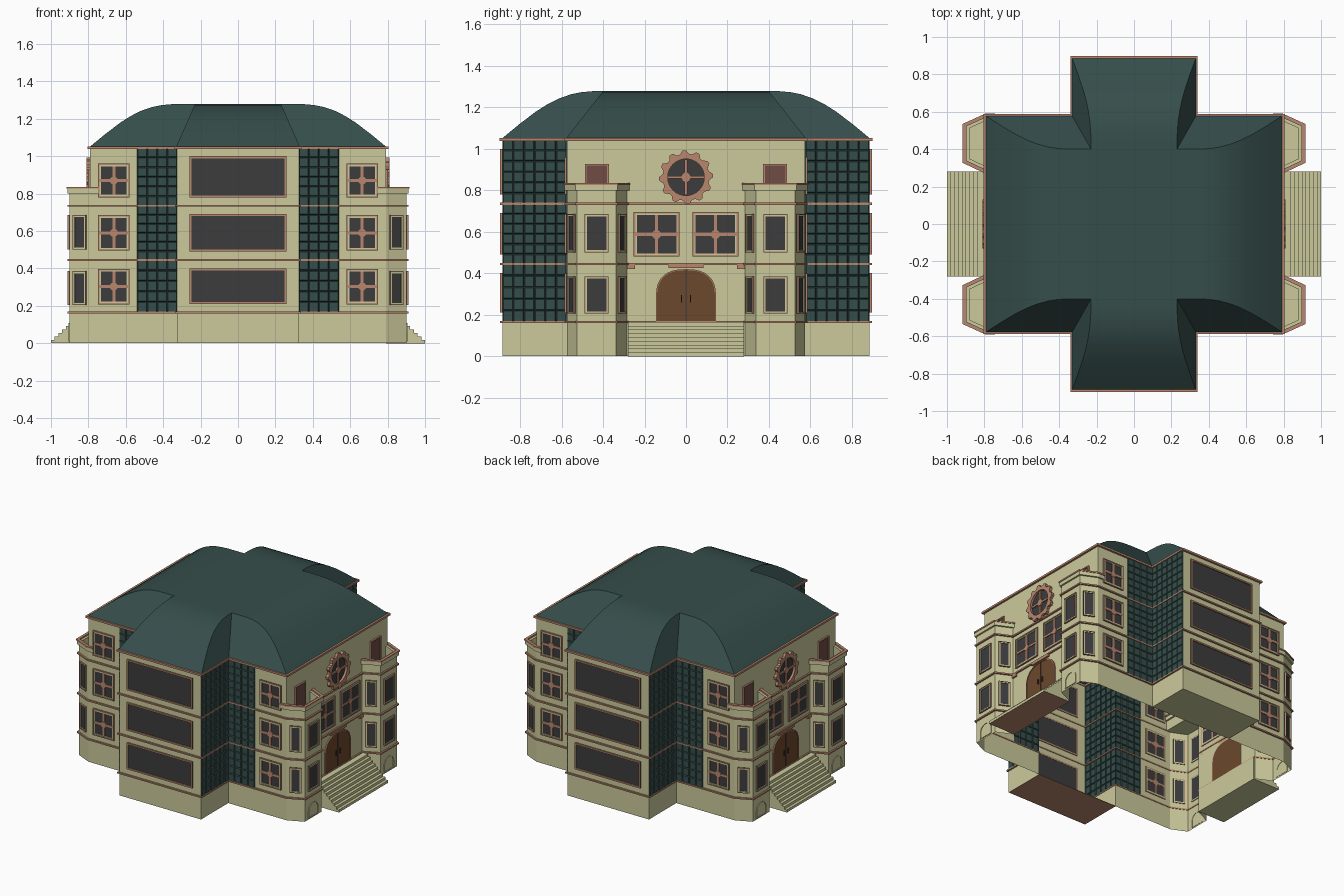
import bpy, bmesh, math
from mathutils import Matrix, Vector

if "Cube" in bpy.data.objects:
    bpy.data.objects.remove(bpy.data.objects["Cube"])

COL = {"cream": (0.60, 0.59, 0.33), "dark green": (0.036, 0.076, 0.070), "copper": (0.48, 0.24, 0.155),
       "glass": (0.045, 0.045, 0.048), "door brown": (0.15, 0.065, 0.025), "red brown": (0.16, 0.072, 0.06)}
MATS = {}
for n, c in COL.items():
    MATS[n] = bpy.data.materials.new(n)
    MATS[n].diffuse_color = (*c, 1)
parts = {}


def part(name, mat):
    return parts.setdefault(name, (bmesh.new(), mat))[0]


def wall(x, y, deg):
    """Frame on a wall: local x runs along it, y is up, z points outward."""
    a = math.radians(deg)
    return Matrix(((-math.sin(a), 0, math.cos(a), x), (math.cos(a), 0, math.sin(a), y),
                   (0, 1, 0, 0), (0, 0, 0, 1)))


FLAT = Matrix.Identity(4)


def slab(bm, pts, M, d0, d1):
    lo = [bm.verts.new(M @ Vector((u, v, d0))) for u, v in pts]
    hi = [bm.verts.new(M @ Vector((u, v, d1))) for u, v in pts]
    bm.faces.new(lo[::-1])
    bm.faces.new(hi)
    for i in range(len(pts)):
        j = (i + 1) % len(pts)
        bm.faces.new((lo[i], lo[j], hi[j], hi[i]))


def band(bm, outer, inner, M, d0, d1):
    r = [[bm.verts.new(M @ Vector((u, v, d))) for u, v in p]
         for p, d in ((outer, d0), (outer, d1), (inner, d1), (inner, d0))]
    for i in range(len(outer)):
        j = (i + 1) % len(outer)
        for k in range(4):
            a, b = r[k], r[(k + 1) % 4]
            bm.faces.new((a[i], a[j], b[j], b[i]))


def rect(u0, u1, v0, v1):
    return [(u0, v0), (u1, v0), (u1, v1), (u0, v1)]


def circle(u, v, r, n=24):
    return [(u + r * math.cos(2 * math.pi * i / n), v + r * math.sin(2 * math.pi * i / n)) for i in range(n)]


def arch(w, z0, zs, zt, p=1.0):
    arc = [math.pi * i / 16 for i in range(17)]
    return [(-w, z0), (w, z0)] + [(w * math.copysign(abs(math.cos(t)) ** p, math.cos(t)),
                                   zs + (zt - zs) * math.sin(t) ** p) for t in arc]


def offset(pts, d):
    out = []
    for i, p in enumerate(pts):
        p = Vector(p)
        e1, e2 = (p - Vector(pts[i - 1])).normalized(), (Vector(pts[(i + 1) % len(pts)]) - p).normalized()
        n1, n2 = Vector((e1.y, -e1.x)), Vector((e2.y, -e2.x))
        out.append(tuple(p + (n1 + n2) * d / (1 + n1.dot(n2))))
    return out


def four(q):
    """Repeat a quarter outline around the plan, counter-clockwise."""
    return (q + [(-x, y) for x, y in q[::-1]] + [(-x, -y) for x, y in q] + [(x, -y) for x, y in q[::-1]])


BAY = [(.79, .285), (.9, .337), (.9, .525), (.79, .575)]
CROSS_Q = [(.79, .575), (.54, .575), (.325, .575), (.325, .885)]
LOW, CROSS = four(BAY + CROSS_Q[1:]), four(CROSS_Q)


# Walls as open sheets, tiled panels in the inner corners
def walls(outline, z0, z1, tiled):
    for i, a in enumerate(outline):
        b = outline[(i + 1) % len(outline)]
        t = Vector(b) - Vector(a)
        L = t.length
        M = wall(*a, math.degrees(math.atan2(t.y, t.x)) - 90)
        tile = tiled and abs(a[0] + b[0]) < 1 and abs(a[1] + b[1]) < 1.6
        bm = part("wall_tiles", "dark green") if tile else part("walls", "cream")
        nu, nv = (round(L / .052), round((z1 - z0) / .052)) if tile else (1, 1)
        g = [[bm.verts.new(M @ Vector((L * u / nu, z0 + (z1 - z0) * v / nv, 0)))
              for u in range(nu + 1)] for v in range(nv + 1)]
        for v in range(nv):
            for u in range(nu):
                bm.faces.new((g[v][u], g[v][u + 1], g[v + 1][u + 1], g[v + 1][u]))


walls(LOW, 0, .165, False)
walls(LOW, .165, .445, True)
walls(LOW, .445, .735, True)
walls(CROSS, .735, 1.045, True)
tb = parts["wall_tiles"][0]
bmesh.ops.inset_individual(tb, faces=tb.faces[:], thickness=.004, depth=0)
bmesh.ops.inset_individual(tb, faces=[f for f in tb.faces if f.calc_area() > .001], thickness=.006, depth=.006)

# Floor bands and eaves
for z in (.165, .445, .735):
    band(part("floor_bands", "copper"), offset(LOW, .011), offset(LOW, -.003), FLAT, z - .005, z + .005)
band(part("eaves", "copper"), offset(CROSS, .014), offset(CROSS, -.004), FLAT, 1.038, 1.052)

# Curved cross-shaped roof, lofted from stacked cross outlines
rb = part("roof", "dark green")
prev = None
for x, z in ((.795, 1.048), (.71, 1.118), (.63, 1.179), (.575, 1.214), (.52, 1.242), (.46, 1.263),
             (.41, 1.273), (.355, 1.278)):
    k = (z - 1.048) / .23
    ya, xb = .58 - .18 * k, .332 - .102 * k
    ring = [rb.verts.new((*p, z)) for p in four([(x, ya), (xb, ya), (xb, x + .095)])]
    if prev:
        for i in range(12):
            j = (i + 1) % 12
            rb.faces.new((prev[i], prev[j], ring[j], ring[i]))
    prev = ring
rb.faces.new(prev)


# Windows
def frame(name, mat, M, r, t, d):
    u0, u1, v0, v1 = r
    band(part(name, mat), rect(*r), rect(u0 + t, u1 - t, v0 + t, v1 - t), M, -.004, d)


def window(M, u, w, z0, z1, cross=False, t=.008, cream=.007):
    r = (u - w / 2, u + w / 2, z0, z1)
    slab(part("window_panes", "glass"), rect(*r), M, -.003, .003)
    frame("window_frames", "copper", M, r, t, .011)
    if cream:
        frame("window_inner_frames", "cream", M, (r[0] + t, r[1] - t, z0 + t, z1 - t), cream, .008)
    if cross:
        bars, zc = part("window_bars", "copper"), (z0 + z1) / 2
        slab(bars, rect(u - .008, u + .008, z0, z1), M, -.004, .008)
        slab(bars, rect(r[0], r[1], zc - .008, zc + .008), M, -.004, .0085)
        slab(bars, circle(u, zc, .022, 12), M, -.0045, .01)


ROWS = ((.208, .398), (.495, .685), (.78, .96))
for s in (-1, 1):
    M = wall(0, s * .885, 90 * s)
    for z0, z1 in ((.21, .4), (.49, .69), (.78, 1.0)):
        window(M, 0, .52, z0, z1, t=.011, cream=0)
    M = wall(0, s * .575, 90 * s)
    for u in (-.664, .664):
        for z0, z1 in ROWS:
            window(M, u, .168, z0, z1, True)

# Bays with windows, base niche, terrace and balcony door
for sx in (-1, 1):
    for sy in (-1, 1):
        poly = [(x * sx, y * sy) for x, y in [(.76, .285)] + BAY + [(.76, .575)]]
        if sx * sy < 0:
            poly.reverse()
        slab(part("terrace_floors", "cream"), poly, FLAT, .73, .739)
        band(part("parapets", "cream"), poly, offset(poly, -.02), FLAT, .738, .826)
        band(part("parapet_cornices", "cream"), offset(poly, .012), offset(poly, -.001), FLAT, .80, .826)
        band(part("parapet_caps", "copper"), offset(poly, .016), offset(poly, -.004), FLAT, .826, .836)
        for i in (1, 2, 3):
            a, b = Vector(poly[i]), Vector(poly[i + 1])
            c, t = (a + b) / 2, b - a
            M = wall(c.x, c.y, math.degrees(math.atan2(t.y, t.x)) - 90)
            for z0, z1 in ((.205, .385), (.5, .685)):
                window(M, 0, .115 if i == 2 else .078, z0, z1, t=.005, cream=.006)
            if i == 2:
                n = arch(.055, .01, .06, .108)
                band(part("base_niches", "cream"), n, [(u * .9, .012 + (v - .01) * .94) for u, v in n], M, -.002, .005)
        M = wall(sx * .79, sy * .43, 0 if sx > 0 else 180)
        slab(part("balcony_doors", "red brown"), rect(-.05, .05, .74, .92), M, -.003, .006)
        frame("balcony_door_frames", "copper", M, (-.058, .058, .735, .928), .009, .012)

# Entrance sides: door, paired windows, gear window, stairs
for s in (-1, 1):
    M = wall(s * .79, 0, 0 if s > 0 else 180)
    for u in (-.142, .142):
        window(M, u, .22, .48, .695, True)
    a = arch(.14, .167, .285, .415, .8)
    slab(part("doors", "door brown"), a, M, -.003, .005)
    band(part("door_frames", "copper"), [(u * 1.035, .167 + (v - .167) * 1.02) for u, v in a], a, M, -.003, .009)
    slab(part("door_gaps", "glass"), rect(-.0015, .0015, .167, .413), M, .004, .006)
    slab(part("door_lintels", "copper"), rect(-.085, .085, .425, .44), M, 0, .014)
    for u in (-1, 1):
        slab(part("door_handles", "glass"), rect(u * .022 - .003, u * .022 + .003, .26, .295), M, .004, .014)
        slab(part("door_lintels", "copper"), rect(u * .265 - .02, u * .265 + .02, .42, .44), M, 0, .012)
    # Gear window
    teeth, inner = [], circle(0, .863, .088, 48)
    for k in range(48):
        r, t = (.13 if k % 4 < 2 else .113), 2 * math.pi * k / 48
        teeth.append((r * math.cos(t), .863 + r * math.sin(t)))
    band(part("gear_rings", "copper"), teeth, inner, M, -.003, .02)
    slab(part("gear_panes", "glass"), inner, M, -.003, .004)
    gs = part("gear_spokes", "copper")
    slab(gs, rect(-.007, .007, .777, .949), M, 0, .012)
    slab(gs, rect(-.086, .086, .856, .870), M, 0, .0125)
    slab(gs, circle(0, .863, .024, 16), M, 0, .015)
    # Stairs
    n, prof = 9, [(.785, 0), (1.0, 0)]
    for i in range(n):
        x = 1.0 - .02 * i
        prof += [(x, .165 * (i + 1) / n), (x - .02, .165 * (i + 1) / n)]
    prof[-1] = (.785, .165)
    slab(part("stairs", "cream"), [(x * s, z) for x, z in prof], wall(0, 0, -90), -.28, .28)
    # Undersides of the wings
    slab(part("wing_floor_back" if s > 0 else "wing_floor_front", "cream" if s > 0 else "copper"),
         rect(-.324, .324, min(s * .575, s * .884), max(s * .575, s * .884)), FLAT, 0, .003)
slab(part("stair_underside", "copper"), rect(.79, .999, -.279, .279), FLAT, -.001, .001)

# Turn every part into an object
for name, (bm, mat) in parts.items():
    if name not in ("walls", "wall_tiles", "roof"):
        bmesh.ops.recalc_face_normals(bm, faces=bm.faces[:])
    me = bpy.data.meshes.new(name)
    bm.to_mesh(me)
    bm.free()
    me.materials.append(MATS[mat])
    ob = bpy.data.objects.new(name, me)
    bpy.context.collection.objects.link(ob)
    if name == "roof":
        bpy.context.view_layer.objects.active = ob
        ob.select_set(True)
        bpy.ops.object.shade_smooth_by_angle(angle=math.radians(25))
        ob.select_set(False)

for m in bpy.data.materials:
    if m.users and not m.is_grease_pencil:
        m.use_nodes = True
        m.node_tree.nodes["Principled BSDF"].inputs["Base Color"].default_value = m.diffuse_color
